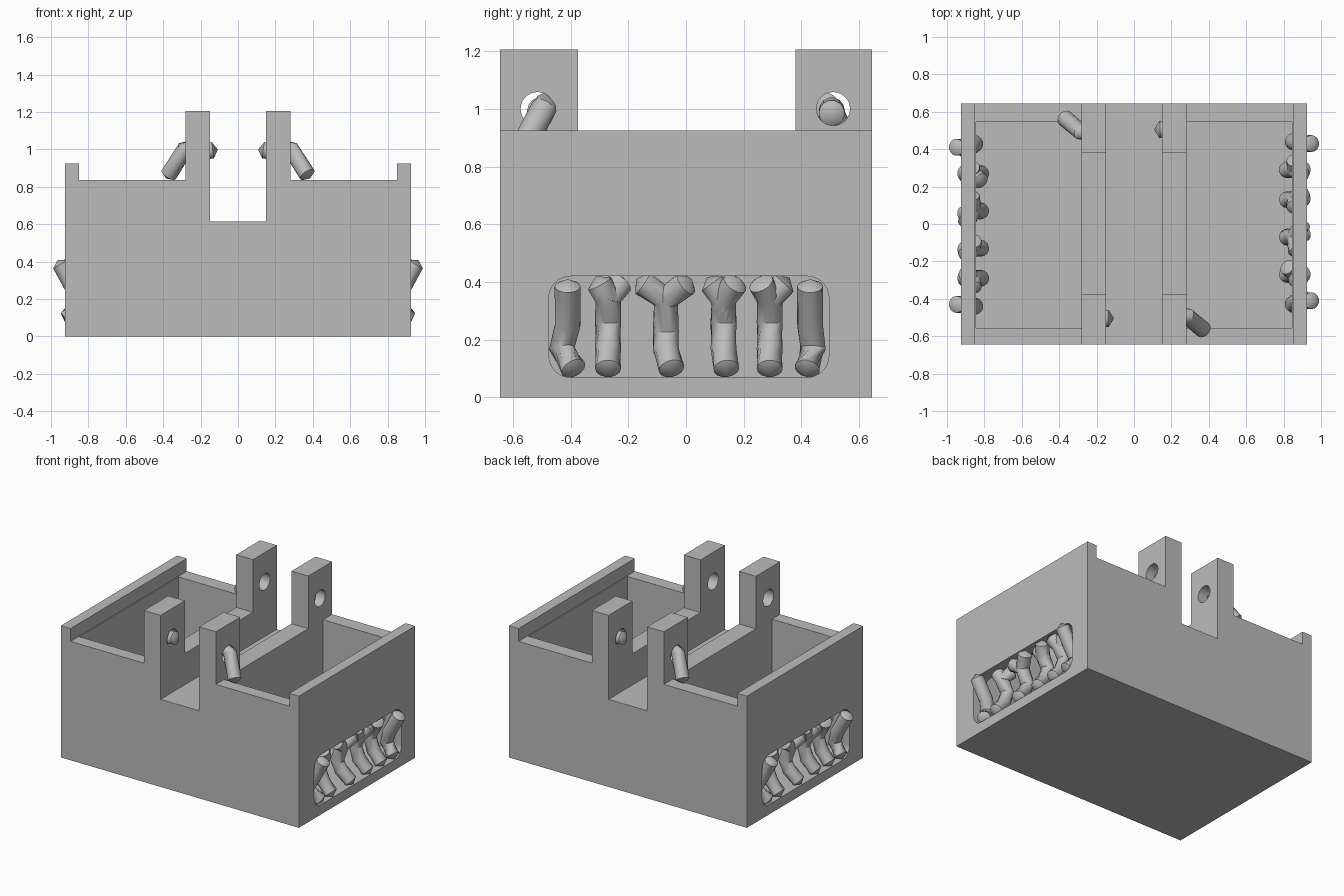
import bpy, bmesh, math
from mathutils import Vector, Matrix

cube = bpy.data.objects.get("Cube")
if cube:
    bpy.data.objects.remove(cube, do_unlink=True)

grey = bpy.data.materials.new("plain_grey")
grey.use_nodes = True
COLOR = (0.5, 0.5, 0.5, 1)
grey.diffuse_color = COLOR
grey.node_tree.nodes["Principled BSDF"].inputs["Base Color"].default_value = COLOR


def finish(name, bm):
    bmesh.ops.recalc_face_normals(bm, faces=bm.faces)
    mesh = bpy.data.meshes.new(name)
    bm.to_mesh(mesh)
    bm.free()
    mesh.materials.append(grey)
    obj = bpy.data.objects.new(name, mesh)
    bpy.context.collection.objects.link(obj)
    return obj


def activate(obj):
    bpy.ops.object.select_all(action='DESELECT')
    obj.select_set(True)
    bpy.context.view_layer.objects.active = obj


def box(name, x, y, z, round_x=0):
    """Box from ranges; round_x rounds the edges that run along x."""
    bm = bmesh.new()
    bmesh.ops.create_cube(bm, size=1)
    for v in bm.verts:
        v.co = Vector(r[0] if c < 0 else r[1] for c, r in zip(v.co, (x, y, z)))
    if round_x:
        edges = [e for e in bm.edges if abs(e.verts[0].co.x - e.verts[1].co.x) > 0.01]
        bmesh.ops.bevel(bm, geom=edges, offset=round_x, segments=8, profile=0.5, affect='EDGES')
    return finish(name, bm)


def cut(target, cutter):
    cutter.hide_render = True
    mod = target.modifiers.new("cut", 'BOOLEAN')
    mod.operation = 'DIFFERENCE'
    mod.solver = 'EXACT'
    mod.object = cutter
    activate(target)
    bpy.ops.object.modifier_apply(modifier=mod.name)
    bpy.data.objects.remove(cutter, do_unlink=True)


def hole(y):
    bm = bmesh.new()
    bmesh.ops.create_cone(bm, cap_ends=True, segments=32, radius1=0.058, radius2=0.058, depth=1,
                          matrix=Matrix.Translation((0, y, 1.0)) @ Matrix.Rotation(math.pi / 2, 4, 'Y'))
    return finish("hole_cutter", bm)


def strut(name, points, radius=0.045, sides=14):
    """Bent rod with pointed ends, swept along the points."""
    pts = [Vector(p) for p in points]
    bm = bmesh.new()
    rings = []
    for i, p in enumerate(pts):
        along = (pts[min(i + 1, len(pts) - 1)] - pts[max(i - 1, 0)]).normalized()
        rot = along.to_track_quat('Z', 'Y')
        rings.append([bm.verts.new(p + rot @ Vector((radius * math.cos(a), radius * math.sin(a), 0)))
                      for a in (math.tau * k / sides for k in range(sides))])
    for lower, upper in zip(rings, rings[1:]):
        # align ring starts so the skin does not twist
        s = min(range(sides), key=lambda k: (upper[k].co - lower[0].co).length)
        upper[:] = upper[s:] + upper[:s]
        for k in range(sides):
            n = (k + 1) % sides
            bm.faces.new((lower[k], lower[n], upper[n], upper[k]))
    for ring, p, q in ((rings[0], pts[0], pts[1]), (rings[-1], pts[-1], pts[-2])):
        tip = bm.verts.new(p + (p - q).normalized() * 0.028)
        for k in range(sides):
            bm.faces.new((ring[k], ring[(k + 1) % sides], tip))
    obj = finish(name, bm)
    activate(obj)
    bpy.ops.object.shade_smooth_by_angle(angle=math.radians(32))
    return obj


# Body: one block, carved down to walls, posts and channel
body = box("tray_body", (-0.925, 0.925), (-0.645, 0.645), (0, 1.205))
for s in (1, -1):
    def side(a, b):
        return sorted((s * a, s * b))
    cut(body, box("wall_top_cutter", side(0.28, 0.85), (-1, 1), (0.835, 2)))
    cut(body, box("rim_cutter", side(0.8, 1.2), (-1, 1), (0.925, 2)))
    cut(body, box("pocket_cutter", side(0.28, 0.845), (-0.555, 0.545), (0.07, 2)))
    window_y = sorted((s * -0.475, s * 0.495))
    cut(body, box("window_cutter", side(0.75, 1.2), window_y, (0.07, 0.42), 0.075))
cut(body, box("post_gap_cutter", (-0.4, 0.4), (-0.375, 0.38), (0.835, 2)))
cut(body, box("channel_cutter", (-0.15, 0.15), (-1, 1), (0.615, 2)))
for y in (-0.515, 0.51):
    cut(body, hole(y))

# Window struts: foot y, knee y, knee height, branch tips (y, x)
STRUTS = (
    (-0.39, -0.43, 0.17, ((-0.41, 0.95),)),
    (-0.27, -0.27, 0.26, ((-0.30, 0.87), (-0.23, 0.82))),
    (-0.05, -0.07, 0.23, ((-0.15, 0.87), (0.00, 0.90))),
    (0.14, 0.13, 0.26, ((0.09, 0.86), (0.17, 0.90))),
    (0.29, 0.29, 0.26, ((0.26, 0.90), (0.34, 0.86))),
    (0.42, 0.44, 0.17, ((0.43, 0.95),)),
)
for s, label in ((1, "left"), (-1, "right")):
    for i, (foot, knee, kz, tips) in enumerate(STRUTS):
        for j, (ty, tx) in enumerate(tips):
            path = [(0.91, foot, 0.1), (0.85, knee, 0.17)]
            if len(tips) == 1:
                path += [(0.875, ty, 0.25), (tx, ty, 0.385)]
            else:
                path += [(0.82, knee, kz), (0.86, knee, 0.34), (tx, ty, 0.395)]
            strut(f"{label}_window_strut_{i + 1}_{j + 1}", [(s * x, s * y, z) for x, y, z in path])

# Post struts: an outer leg on two opposite posts, a short inner stub on the others
for s, label in ((1, "front"), (-1, "back")):
    strut(f"{label}_post_leg", [(s * x, s * y, z) for x, y, z in
          ((0.23, -0.485, 1.01), (0.285, -0.495, 1.0), (0.37, -0.565, 0.865))])
    strut(f"{label}_post_stub", [(-s * x, s * y, z) for x, y, z in
          ((0.22, -0.505, 0.985), (0.135, -0.505, 0.995))])
